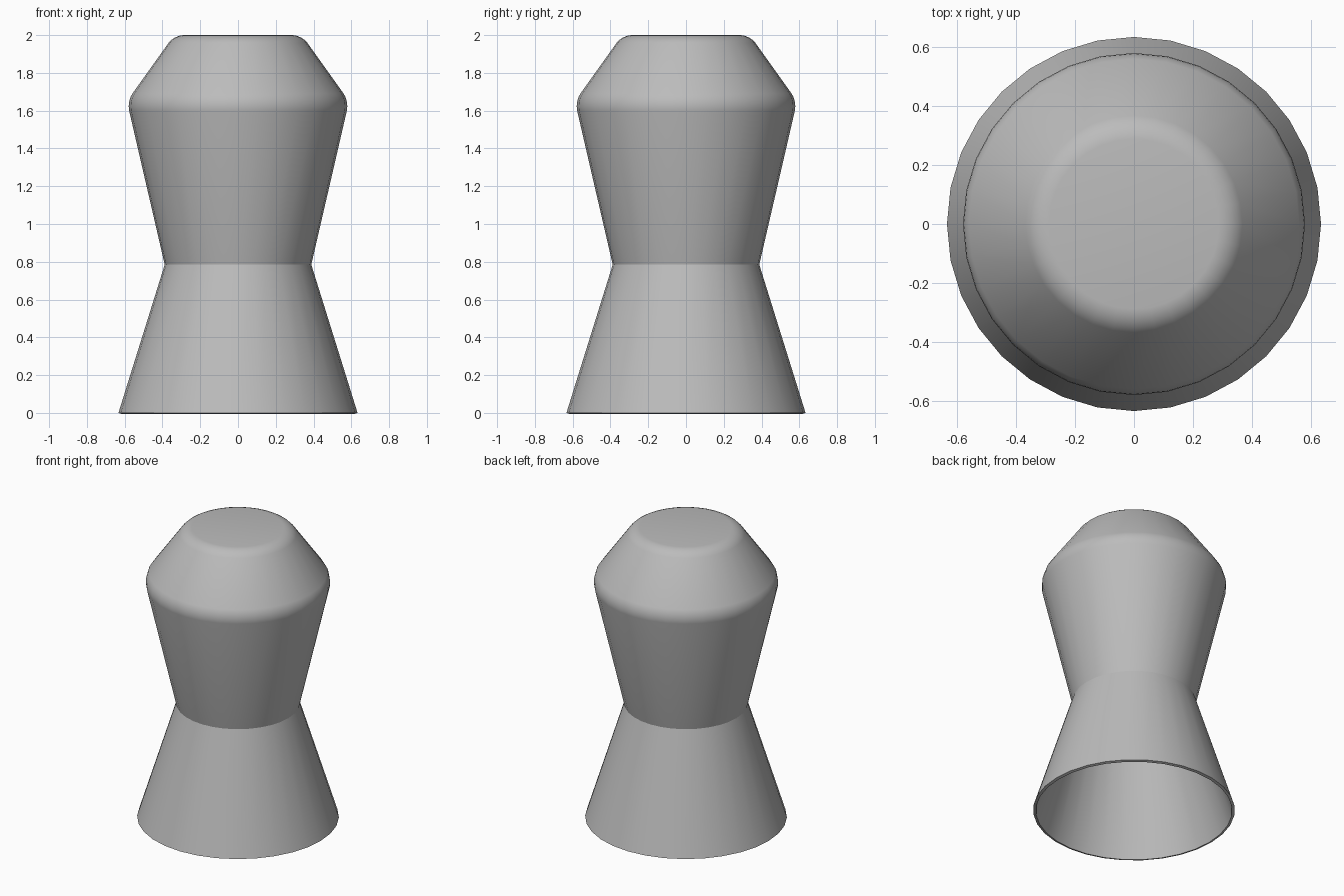
import bpy
import bmesh
from math import cos, sin, tau, radians

cube = bpy.data.objects.get("Cube")
if cube:
    bpy.data.objects.remove(cube)

SIDES = 32
WALL = 0.018

# Single grey metal
metal = bpy.data.materials.new("grey metal")
metal.use_nodes = True
grey = (0.5, 0.5, 0.5, 1)
metal.diffuse_color = grey
metal.node_tree.nodes["Principled BSDF"].inputs["Base Color"].default_value = grey

# Outline from skirt rim to crown: radius, height
base, waist, shoulder, crown = (0.633, 0), (0.388, 0.785), (0.588, 1.65), (0.338, 2)

# Revolve the outline, open at the bottom
bm = bmesh.new()
rings = []
for radius, height in (base, waist, shoulder, crown):
    rings.append([bm.verts.new((radius * cos(tau * i / SIDES), radius * sin(tau * i / SIDES), height))
                  for i in range(SIDES)])
for low, high in zip(rings, rings[1:]):
    for i in range(SIDES):
        j = (i + 1) % SIDES
        bm.faces.new((low[i], low[j], high[j], high[i]))
bm.faces.new(rings[-1])

# Round the shoulder and crown edges
rounded = [e for e in bm.edges
           if e.verts[0].co.z == e.verts[1].co.z and e.verts[0].co.z > 1]
bmesh.ops.bevel(bm, geom=rounded, offset=0.05, offset_type='OFFSET',
                segments=4, profile=0.5, affect='EDGES')
bmesh.ops.recalc_face_normals(bm, faces=bm.faces)
mesh = bpy.data.meshes.new("hollow_body")
bm.to_mesh(mesh)
bm.free()
mesh.materials.append(metal)
body = bpy.data.objects.new("hollow_body", mesh)
bpy.context.collection.objects.link(body)

# Thin wall around the hollow inside
shell = body.modifiers.new("wall", 'SOLIDIFY')
shell.thickness = WALL
shell.offset = -1
shell.use_even_offset = True

# Smooth sides with a crisp waist and rim
bpy.ops.object.select_all(action='DESELECT')
body.select_set(True)
bpy.context.view_layer.objects.active = body
bpy.ops.object.modifier_apply(modifier=shell.name)
bpy.ops.object.shade_smooth_by_angle(angle=radians(25))
